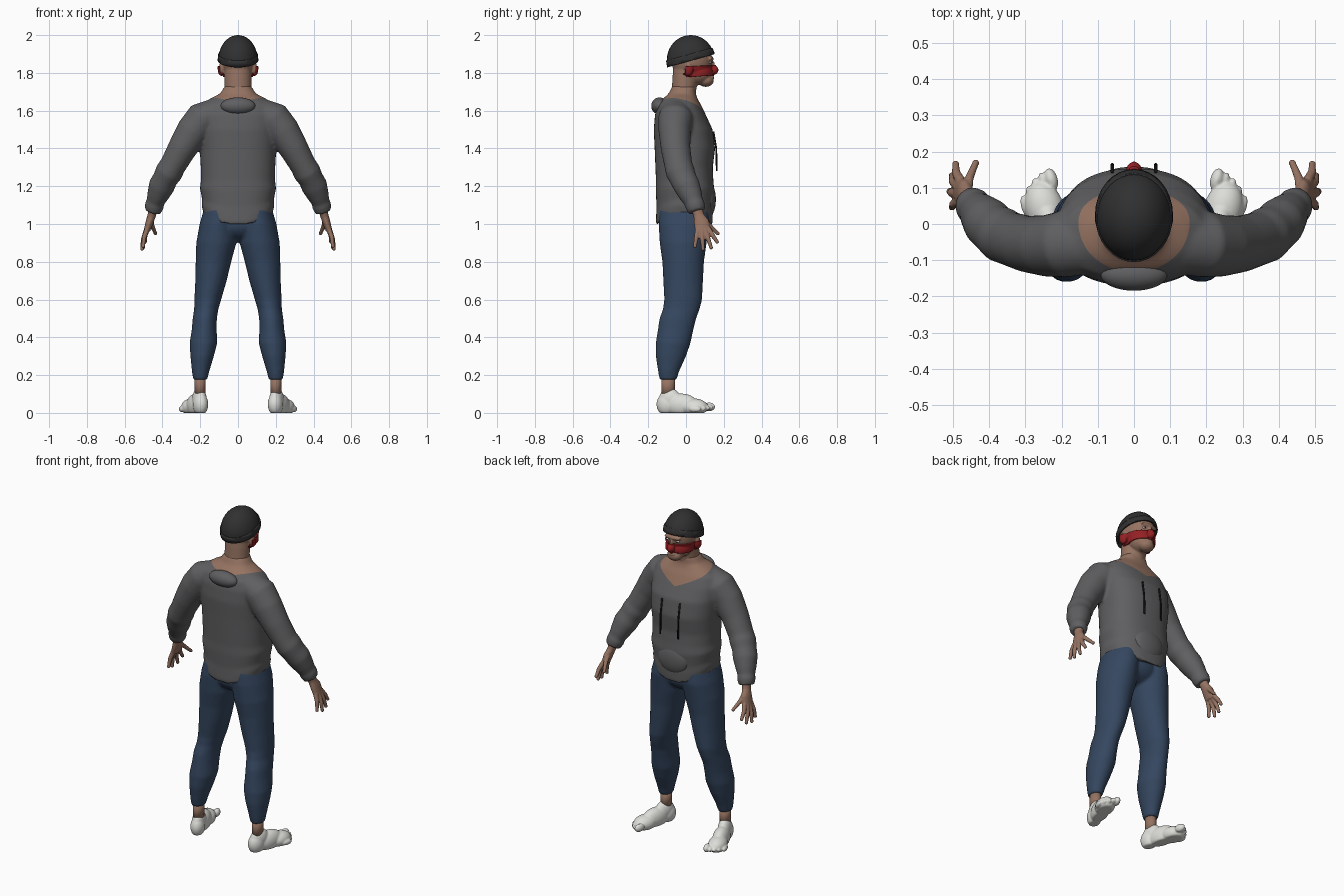
import bpy, bmesh, math
from mathutils import Vector, Matrix

cube = bpy.data.objects.get("Cube")
if cube:
    bpy.data.objects.remove(cube, do_unlink=True)


def material(name, rgb):
    m = bpy.data.materials.new(name)
    m.use_nodes = True
    m.diffuse_color = (*rgb, 1)
    bsdf = m.node_tree.nodes["Principled BSDF"]
    bsdf.inputs["Base Color"].default_value = (*rgb, 1)
    bsdf.inputs["Roughness"].default_value = 0.8
    return m


SKIN = material("skin", (0.30, 0.17, 0.12))
GREY = material("grey_knit", (0.115, 0.115, 0.12))
DARK = material("charcoal_wool", (0.03, 0.03, 0.03))
BLUE = material("denim_blue", (0.035, 0.062, 0.115))
RED = material("red_cloth", (0.30, 0.015, 0.018))
WHITE = material("white", (0.72, 0.72, 0.69))
BLACK = material("black_cord", (0.01, 0.01, 0.01))


def tube(bm, stations, flat=False, power=1.0, n=40):
    """Closed loft through stations (x, y, z, half width, half depth)."""
    pts = [Vector(s[:3]) for s in stations]
    rings = []
    for i, s in enumerate(stations):
        t = Vector((0, 0, 1)) if flat else (
            pts[min(i + 1, len(pts) - 1)] - pts[max(i - 1, 0)]).normalized()
        u = Vector((0, 1, 0)).cross(t).normalized()
        w = t.cross(u)
        ring = []
        for k in range(n):
            a = math.tau * k / n
            c, d = (math.copysign(abs(f) ** power, f) for f in (math.cos(a), math.sin(a)))
            ring.append(bm.verts.new(pts[i] + u * c * s[3] + w * d * s[4]))
        rings.append(ring)
    for a, b in zip(rings, rings[1:]):
        for k in range(n):
            j = (k + 1) % n
            bm.faces.new((a[k], a[j], b[j], b[k]))
    bm.faces.new(rings[0][::-1])
    bm.faces.new(rings[-1])
    return [v for r in rings for v in r]


def ball(bm, c, r, base=Matrix()):
    m = base @ Matrix.Translation(c) @ Matrix.Diagonal((*r, 1))
    bmesh.ops.create_uvsphere(bm, u_segments=32, v_segments=20, radius=1, matrix=m)


def finish(bm, name, mats, voxel=0, smooth=0):
    """Make an object, optionally fusing its overlapping volumes."""
    bmesh.ops.recalc_face_normals(bm, faces=bm.faces)
    me = bpy.data.meshes.new(name)
    bm.to_mesh(me)
    bm.free()
    ob = bpy.data.objects.new(name, me)
    bpy.context.collection.objects.link(ob)
    if voxel:
        mod = ob.modifiers.new("fuse", "REMESH")
        mod.mode = "VOXEL"
        mod.voxel_size = voxel
        if smooth:
            mod = ob.modifiers.new("soften", "SMOOTH")
            mod.factor, mod.iterations = 0.5, smooth
        bpy.context.view_layer.update()
        dg = bpy.context.evaluated_depsgraph_get()
        me = bpy.data.meshes.new_from_object(ob.evaluated_get(dg))
        ob.modifiers.clear()
        ob.data = me
    me.materials.clear()
    for m in mats:
        me.materials.append(m)
    me.shade_smooth()
    return ob


def cut(bm, co, no, clear=False):
    bmesh.ops.bisect_plane(bm, geom=bm.verts[:] + bm.edges[:] + bm.faces[:],
                           plane_co=co, plane_no=no, clear_inner=clear)


# sweater: torso with a dipping hem, fused with both sleeves
bm = bmesh.new()
torso = [(1.06, -.01, .183, .150), (1.10, -.008, .193, .150), (1.13, -.007, .190, .149),
         (1.19, -.005, .202, .155), (1.23, -.007, .196, .152), (1.30, -.01, .197, .152),
         (1.40, -.006, .203, .160), (1.50, -.015, .212, .156), (1.58, -.03, .215, .134),
         (1.63, -.035, .195, .115), (1.665, -.03, .145, .09), (1.69, -.02, .095, .072),
         (1.73, -.01, .070, .063)]
for v in tube(bm, [(0, y, z, a, b) for z, y, a, b in torso], True, .85):
    fade = max(0, min(1, (1.22 - v.co.z) / .16))
    v.co.z -= .07 * fade * max(0, 1 - (v.co.x / .19) ** 2)
sleeve = [(.11, -.05, 1.595, .075, .085), (.19, -.055, 1.555, .092, .092),
          (.24, -.06, 1.49, .088, .085), (.295, -.055, 1.40, .077, .078),
          (.345, -.04, 1.31, .069, .074), (.365, -.03, 1.275, .073, .077),
          (.385, -.015, 1.24, .066, .071), (.405, .005, 1.20, .069, .070),
          (.425, .027, 1.15, .057, .060), (.438, .042, 1.115, .047, .050),
          (.442, .048, 1.10, .052, .053), (.452, .058, 1.065, .043, .045)]
for s in (1, -1):
    tube(bm, [(s * x, y, z, a, b) for x, y, z, a, b in sleeve])
sweater = finish(bm, "sweater", [GREY, SKIN], .009, 5)

# open neckline cut into the sweater, showing the skin inside
bm = bmesh.new()
bm.from_mesh(sweater.data)
planes = [(Vector((0, 0, 1.599)), Vector((-s * .365, .292, 1))) for s in (1, -1)]
for co, no in planes:
    cut(bm, co, no)
for f in bm.faces:
    c = f.calc_center_median()
    if abs(c.x) < .17 and all((c - co).dot(no) > 0 for co, no in planes):
        f.material_index = 1
bm.to_mesh(sweater.data)
bm.free()

# folded hood and front pocket
for name, c, r in (("hood", (0, -.14, 1.625), (.092, .044, .045)),
                   ("front_pocket", (0, .122, 1.13), (.1, .036, .09))):
    bm = bmesh.new()
    ball(bm, c, r)
    finish(bm, name, [GREY])

# trousers
bm = bmesh.new()
leg = [(.2, -.095, .175, .037, .045), (.198, -.092, .22, .046, .056),
       (.19, -.08, .30, .062, .080), (.183, -.068, .37, .073, .092),
       (.179, -.055, .44, .066, .094), (.176, -.043, .50, .064, .097),
       (.168, -.025, .55, .064, .097), (.160, -.015, .60, .071, .100),
       (.143, -.015, .70, .083, .105), (.130, -.015, .80, .094, .110),
       (.115, -.015, .90, .106, .124), (.105, -.01, 1.0, .098, .135),
       (.095, -.01, 1.08, .085, .130)]
for s in (1, -1):
    tube(bm, [(s * x, *rest) for x, *rest in leg], True)
ball(bm, (0, -.01, 1.0), (.16, .125, .095))
finish(bm, "trousers", [BLUE], .009, 4)

# paired parts: s is the side, positive for the model's +x
for s, side in ((1, "left"), (-1, "right")):
    # ankle
    bm = bmesh.new()
    tube(bm, [(s * .2, -.095, z, .029, .036) for z in (.08, .2)])
    finish(bm, side + "_ankle", [SKIN])

    # bare foot with toes, turned outward
    bm = bmesh.new()
    turn = Matrix.Translation((s * .2, -.1, 0)) @ Matrix.Rotation(-s * .28, 4, "Z")
    for x, y, z, a, b, c in ((0, -.005, .045, .04, .052, .06), (0, .015, .07, .037, .06, .06),
                             (.002, .08, .04, .045, .09, .062), (.005, .15, .03, .053, .075, .046)):
        ball(bm, (s * x, y, z), (a, b, c), turn)
    for k in range(5):
        r = .018 if k == 0 else .0125
        ball(bm, (s * (-.034 + .022 * k), .222 - .002 * k - .0028 * k * k, .032 - .003 * k),
             (r, .032, r * 1.3), turn)
    for v in bm.verts:
        v.co.z = max(v.co.z, 0)
    finish(bm, side + "_foot", [WHITE], .005, 2)

    # hand with spread fingers
    bm = bmesh.new()
    palm = [(.447, .055, 1.09, .026, .029), (.457, .068, 1.045, .022, .028),
            (.468, .082, 1.01, .021, .040), (.482, .088, .965, .017, .040)]
    tube(bm, [(s * x, *rest) for x, *rest in palm])
    fingers = [((.478, .118, .975), (.492, .165, .905)), ((.485, .102, .968), (.502, .133, .875)),
               ((.486, .083, .965), (.508, .090, .868)), ((.482, .062, .97), (.502, .047, .882)),
               ((.46, .085, 1.03), (.437, .168, .95))]
    for a, b in fingers:
        a, b = Vector(a), Vector(b)
        mid = (a + b) / 2 + Vector((.006, 0, 0))
        tube(bm, [(s * p.x, p.y, p.z, r, r) for p, r in ((a, .014), (mid, .012), (b, .009))], n=16)
        ball(bm, (s * b.x, b.y, b.z), (.010,) * 3)
    finish(bm, side + "_hand", [SKIN], .004, 2)

    # drawstring
    bm = bmesh.new()
    tube(bm, [(s * .06, .145, 1.49, .005, .005), (s * .06, .160, 1.40, .005, .005),
              (s * .06, .163, 1.28, .005, .005)], n=10)
    finish(bm, side + "_drawstring", [BLACK])

    # eye
    for name, y, r, m in (("_eye", .128, .011, WHITE), ("_pupil", .136, .005, BLACK)):
        bm = bmesh.new()
        ball(bm, (s * .033, y, 1.855), (r, r * .8, r * .6))
        finish(bm, side + name, [m])

# head: skull, jaw, neck and features fused together
bm = bmesh.new()
for c, r in (((0, .03, 1.87), (.088, .108, .115)), ((0, .06, 1.80), (.072, .076, .065)),
             ((0, .105, 1.76), (.045, .042, .034)), ((0, .128, 1.875), (.055, .018, .013)),
             ((0, .143, 1.815), (.015, .022, .018)), ((0, .137, 1.84), (.010, .016, .028)),
             ((0, .138, 1.777), (.022, .012, .009))):
    ball(bm, c, r)
for s in (1, -1):
    ball(bm, (s * .086, .012, 1.825), (.014, .02, .035))
tube(bm, [(0, -.02, 1.60, .075, .065), (0, -.012, 1.70, .071, .064),
          (0, -.003, 1.78, .072, .068), (0, .01, 1.85, .07, .075)])
head = finish(bm, "head", [SKIN], .005, 3)

# mask: a band lifted off the face
bm = bmesh.new()
bm.from_mesh(head.data)
for co, no in (((0, 0, 1.778), (0, -.08, 1)), ((0, 0, 1.834), (0, .05, -1)), ((0, 0, 0), (0, 1, 0))):
    cut(bm, co, no, True)
bm.normal_update()
for v, n in [(v, v.normal.copy()) for v in bm.verts]:
    v.co += n * .008
mask = finish(bm, "face_mask", [RED])
mask.modifiers.new("thickness", "SOLIDIFY").thickness = .009

# beanie: tilted dome and its folded band
for name, grow, low, high in (("beanie", 1, 0, 0), ("beanie_band", 1.035, -.002, .035)):
    bm = bmesh.new()
    ball(bm, (0, .025, 1.87), (.104 * grow, .126 * grow, .13 * grow))
    tilt = Vector((0, -.28, 1))
    cut(bm, (0, .025, 1.866 + low), tilt, True)
    if high:
        cut(bm, (0, .025, 1.866 + high), -tilt, True)
    cap = finish(bm, name, [DARK])
    cap.modifiers.new("thickness", "SOLIDIFY").thickness = .008
